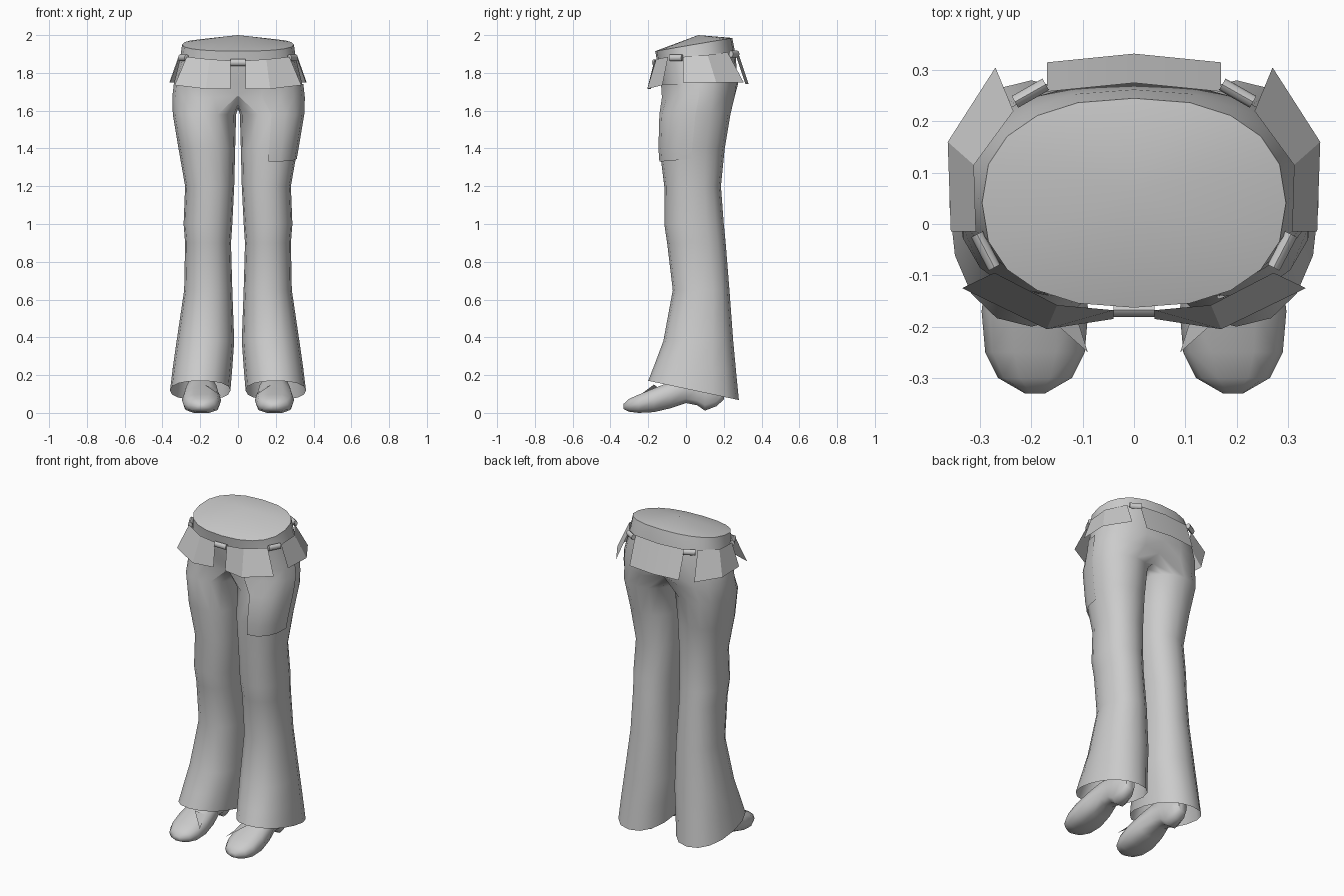
import bpy, bmesh
from math import sin, cos, radians, copysign
from mathutils import Vector

if "Cube" in bpy.data.objects:
    bpy.data.objects.remove(bpy.data.objects["Cube"])


def make(name, verts, faces, mirror=True, angle=40):
    bm = bmesh.new()
    vs = [bm.verts.new(v) for v in verts]
    for f in faces:
        bm.faces.new([vs[i] for i in f])
    bmesh.ops.recalc_face_normals(bm, faces=bm.faces)
    me = bpy.data.meshes.new(name)
    bm.to_mesh(me)
    bm.free()
    me.shade_smooth()
    me.set_sharp_from_angle(angle=radians(angle))
    ob = bpy.data.objects.new(name, me)
    bpy.context.collection.objects.link(ob)
    if mirror:
        m = ob.modifiers.new("mirror", 'MIRROR')
        m.use_clip = True
        m.merge_threshold = 0.002
    return ob


def strip(name, rows, closed=False, mirror=True, angle=40):
    n = len(rows[0])
    faces = [(r*n+k, r*n+(k+1) % n, (r+1)*n+(k+1) % n, (r+1)*n+k)
             for r in range(len(rows)-1) for k in range(n if closed else n-1)]
    if closed:
        faces += [tuple(range(n)), tuple(range((len(rows)-1)*n, len(rows)*n))]
    return make(name, [p for r in rows for p in r], faces, mirror, angle)


def se(t, e=0.9):
    return copysign(abs(t)**e, t)


# Cross-sections: leg ring is a full loop, hip ring is half a loop ending on x = 0
def leg_ring(xi, xo, yf, yb, zf, zb, grow=0):
    out = []
    for k in range(16):
        a = radians(247.5 + 22.5*k)
        c, s = se(cos(a)), se(sin(a))
        out.append(((xi+xo)/2 + ((xo-xi)/2+grow)*c, (yf+yb)/2 + ((yb-yf)/2+grow)*s,
                    zf + (zb-zf)*(s+1)/2))
    return out


def hip_ring(xo, yf, yb, zf, zb, grow=0):
    out = []
    for k in range(11):
        a = radians(-90 + 18*k)
        c, s = se(max(cos(a), 0), 0.85), se(sin(a), 0.85)
        out.append((0 if k in (0, 10) else (xo+grow)*c,
                    (yf+yb)/2 + ((yb-yf)/2+grow)*s, zf + (zb-zf)*(s+1)/2))
    return out


LEGS = [(.04, .36, -.20, .28, .17, .068), (.03, .345, -.165, .265, .26, .22),
        (.02, .325, -.12, .25, .38, .38), (.03, .285, -.07, .23, .65, .65),
        (.037, .28, -.10, .21, .90, .90), (.03, .288, -.115, .20, 1.0, 1.0),
        (.02, .28, -.115, .185, 1.2, 1.2), (.015, .315, -.14, .205, 1.4, 1.4),
        (.01, .345, -.135, .235, 1.58, 1.58)]
HIPS = [(.348, -.13, .265, 1.67, 1.67), (.34, -.135, .275, 1.74, 1.74),
        (.305, -.155, .262, 1.87, 1.90), (.296, -.163, .245, 1.915, 1.985)]

# Trousers: leg tube, crotch ring, hip rows, cone-shaped waist cap
rows = [leg_ring(*r) for r in LEGS]
hips = [hip_ring(*r) for r in HIPS]
hips[0][0], hips[0][10] = (0, -.10, 1.68), (0, .22, 1.68)
fork = [(0, .17 - .05*i, 1.61 + .012*abs(i-2)) for i in range(5)]
rows.append(hips[0] + fork)
verts = [p for r in rows for p in r]
faces = [(r*16+k, r*16+(k+1) % 16, (r+1)*16+(k+1) % 16, (r+1)*16+k)
         for r in range(len(rows)-1) for k in range(16)]
prev = (len(rows)-1)*16
for h in hips[1:]:
    cur = len(verts)
    verts += h
    faces += [(prev+k, prev+k+1, cur+k+1, cur+k) for k in range(10)]
    prev = cur
verts.append((0, .065, 2.0))
faces += [(prev+k, prev+k+1, len(verts)-1) for k in range(10)]
make("trousers", verts, faces, angle=50)

# Thigh patch lying on one leg
G = .006
patch = [leg_ring(.015, .305, -.135, .202, 1.33, 1.36, G), leg_ring(*LEGS[7], G),
         leg_ring(*LEGS[8], G), hip_ring(*HIPS[0], G), hip_ring(*HIPS[1], G)]
strip("thigh_patch", [r[1:6] for r in patch], mirror=False, angle=50)

# Flared waist flaps: top edge and bottom edge
strip("front_flap", [
    [(.04, -.168, 1.865), (.15, -.158, 1.872), (.272, -.095, 1.885)],
    [(.04, -.185, 1.715), (.17, -.205, 1.715), (.335, -.125, 1.735)]], angle=20)
strip("side_flap", [
    [(.308, -.015, 1.885), (.312, .115, 1.895), (.235, .22, 1.91)],
    [(.357, -.015, 1.75), (.363, .16, 1.75), (.27, .305, 1.75)]], angle=20)
strip("back_flap", [
    [(0, .275, 1.91), (.17, .258, 1.91)],
    [(0, .332, 1.74), (.17, .315, 1.74)]], angle=20)


# Belt loops: short rods along the waist
def loop(name, a, b, mirror):
    a, b = Vector(a), Vector(b)
    d = (b-a).normalized()
    side = d.cross(Vector((0, 0, 1))).normalized()
    up = side.cross(d)
    rings = [[p + side*.013*cos(radians(45*k)) + up*.018*sin(radians(45*k)) for k in range(8)]
             for p in (a, b)]
    strip(name, rings, True, mirror, 50)


loop("front_loop", (-.04, -.168, 1.855), (.04, -.168, 1.855), False)
loop("side_loop", (.272, -.085, 1.88), (.306, -.02, 1.88), True)
loop("back_loop", (.172, .272, 1.90), (.232, .238, 1.90), True)

# Shoes: sections from toe to heel (y, half width, bottom, top)
SHOE = [(-.33, .02, .02, .048), (-.30, .072, .006, .075), (-.25, .097, .0, .097),
        (-.17, .104, .004, .13), (-.08, .093, .025, .165), (.0, .072, .052, .20),
        (.06, .062, .04, .21), (.10, .06, .012, .21), (.16, .05, .035, .20), (.20, .03, .07, .15)]
shoe = []
for y, w, z0, z1 in SHOE:
    shoe.append([(.193 + w*se(cos(radians(36*k)), .75), y,
                  (z0+z1)/2 + (z1-z0)/2*se(sin(radians(36*k)), .75)/.963) for k in range(10)])
strip("shoe", shoe, True, angle=60)

# Loose lace tip on the shoe
make("lace_tip", [(.18, -.17, .15), (.125, -.14, .128), (.09, -.25, .09)], [(0, 1, 2)])
